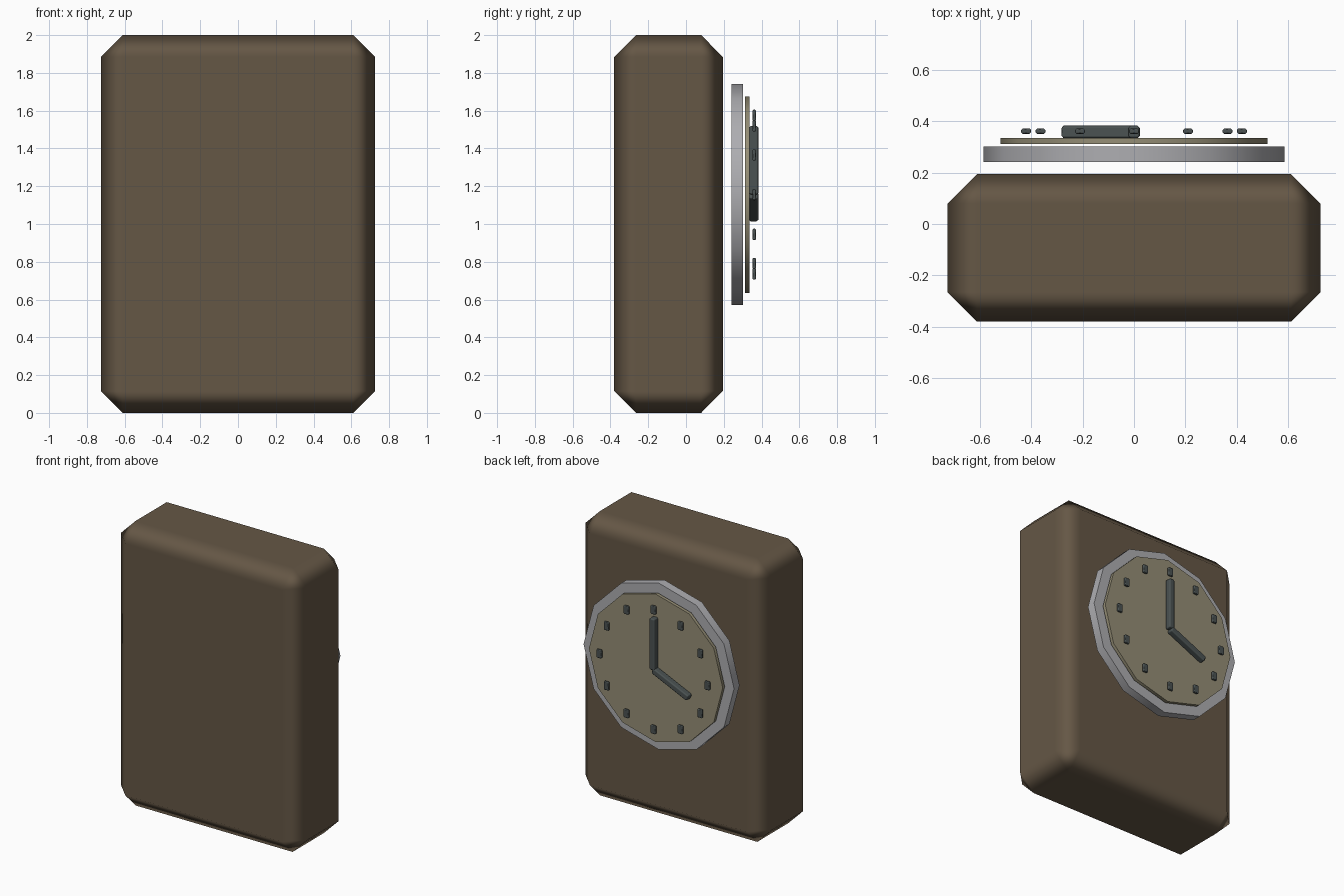
import bpy, math
from mathutils import Matrix, Vector

if "Cube" in bpy.data.objects:
    bpy.data.objects.remove(bpy.data.objects["Cube"])


def material(name, rgb):
    m = bpy.data.materials.new(name)
    m.diffuse_color = (*rgb, 1)
    m.use_nodes = True
    m.node_tree.nodes["Principled BSDF"].inputs["Base Color"].default_value = m.diffuse_color
    return m


WOOD = material("brown", (0.13, 0.095, 0.06))
METAL = material("pale_grey", (0.42, 0.42, 0.44))
FACE = material("cream", (0.30, 0.27, 0.18))
DARK = material("dark_grey", (0.07, 0.085, 0.085))
CZ = 1.155  # height of the dial centre


def box(name, size, loc, bevel, mat, tilt=0):
    """Box with single-segment chamfers and smooth, hardened normals."""
    bpy.ops.mesh.primitive_cube_add(size=1, location=loc)
    ob = bpy.context.object
    ob.name = name
    ob.data.transform(Matrix.Diagonal((*size, 1)))
    ob.rotation_euler.y = tilt
    ob.data.materials.append(mat)
    bpy.ops.object.shade_smooth()
    b = ob.modifiers.new("chamfer", 'BEVEL')
    b.width, b.segments = bevel, 1
    b.limit_method = 'NONE'
    b.harden_normals = True
    return ob


def disc(name, radius, y0, y1, mat):
    """Twelve-sided disc facing the back, corners on the axes."""
    bpy.ops.mesh.primitive_cylinder_add(vertices=12, radius=radius, depth=y1 - y0,
                                        location=(0, (y0 + y1) / 2, CZ),
                                        rotation=(math.pi / 2, 0, 0))
    ob = bpy.context.object
    ob.name = name
    ob.data.materials.append(mat)
    bpy.ops.object.shade_smooth_by_angle(angle=math.radians(35))


def hand(name, tip_x, tip_z):
    """Clock hand from the dial centre to a tip point."""
    d = Vector((tip_x, 0, tip_z - CZ))
    box(name, (0.045, 0.05, d.length), (tip_x / 2, 0.358, (CZ + tip_z) / 2),
        0.01, DARK, math.atan2(d.x, d.z))


# case
box("case", (1.45, 0.575, 2.0), (0, -0.0925, 1.0), 0.115, WOOD)

# rim and dial
disc("rim", 0.585, 0.241, 0.302, METAL)
disc("dial", 0.52, 0.312, 0.335, FACE)

# hour markers
for i in range(12):
    a = math.radians(30 * i)
    box(f"hour_marker_{i + 1}", (0.04, 0.02, 0.06),
        (0.42 * math.sin(a), 0.361, CZ + 0.42 * math.cos(a)), 0.006, DARK)

# hands
hand("minute_hand", 0, 1.52)
hand("hour_hand", -0.277, 1.03)
